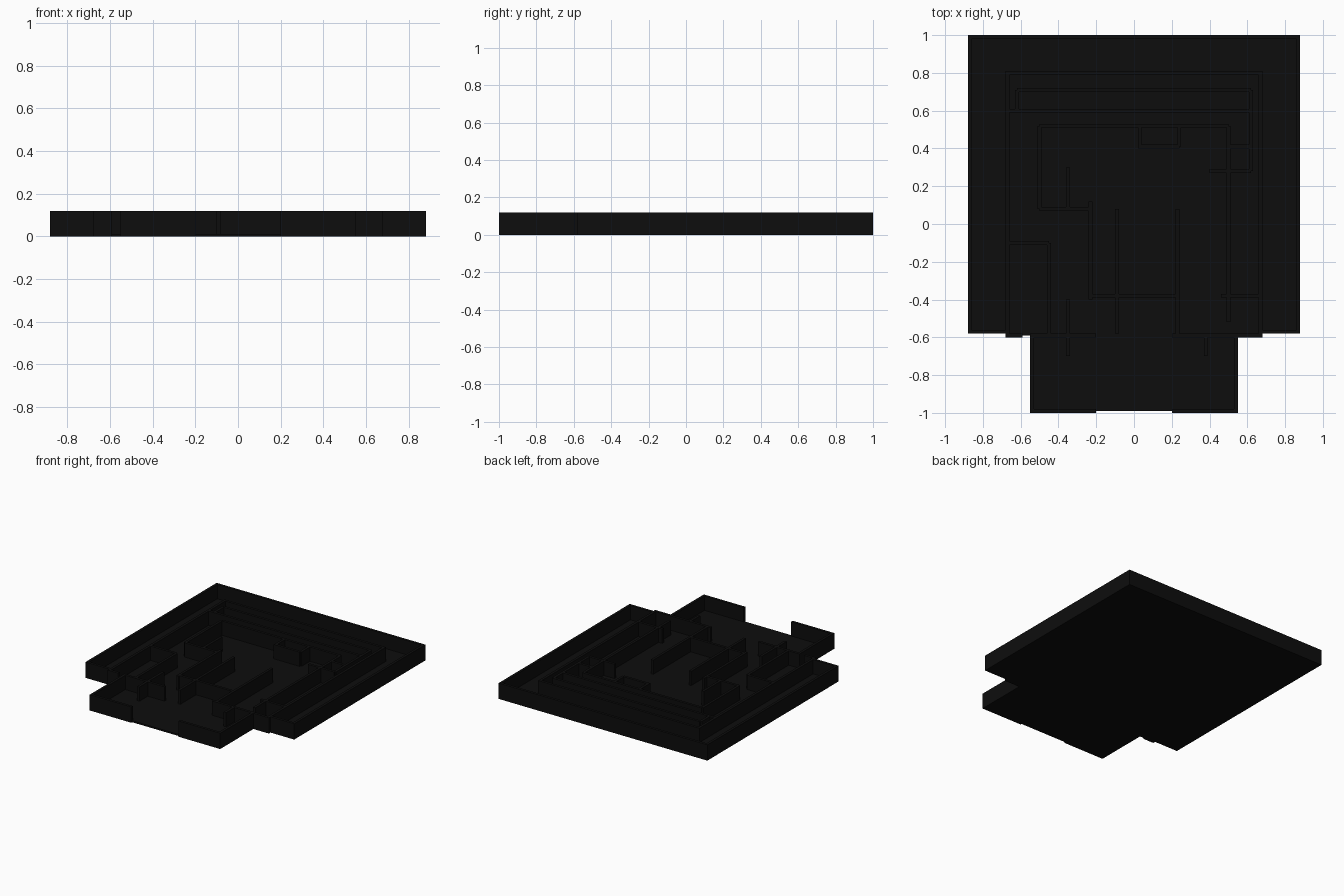
import bpy

if "Cube" in bpy.data.objects:
    bpy.data.objects.remove(bpy.data.objects["Cube"])

H = 0.12      # wall height
T = 0.02      # wall thickness
F = 0.012     # floor thickness


def material(name, v):
    m = bpy.data.materials.new(name)
    m.diffuse_color = (v, v, v, 1)
    m.use_nodes = True
    m.node_tree.nodes["Principled BSDF"].inputs["Base Color"].default_value = m.diffuse_color
    return m


BLACK = material("near black", 0.004)


def build(name, boxes):
    """One object made of axis aligned boxes (x0, x1, y0, y1, z0, z1)."""
    verts, faces = [], []
    for x0, x1, y0, y1, z0, z1 in boxes:
        n = len(verts)
        verts += [(x, y, z) for z in (z0, z1)
                  for x, y in ((x0, y0), (x1, y0), (x1, y1), (x0, y1))]
        faces += [[n + i for i in f] for f in
                  ((3, 2, 1, 0), (4, 5, 6, 7), (0, 1, 5, 4),
                   (1, 2, 6, 5), (2, 3, 7, 6), (3, 0, 4, 7))]
    me = bpy.data.meshes.new(name)
    me.from_pydata(verts, [], faces)
    me.materials.append(BLACK)
    ob = bpy.data.objects.new(name, me)
    bpy.context.collection.objects.link(ob)
    return ob


def along_x(y, x0, x1):
    return (x0, x1, y - T / 2, y + T / 2, 0, H)


def along_y(x, y0, y1):
    return (x - T / 2, x + T / 2, y0, y1, 0, H)


# floor slab with the front porch
build("floor", [(-0.87, 0.87, -0.575, 0.99, 0, F),
                (-0.67, 0.67, -0.59, -0.575, 0, F),
                (-0.54, 0.54, -0.99, -0.59, 0, F)])

# boundary wall around the plot
boundary = [along_x(0.99, -0.88, 0.88)]
for s in (-1, 1):
    boundary += [along_y(s * 0.87, -0.58, 1),
                 along_x(-0.57, *sorted((s * 0.68, s * 0.88)))]
build("boundary_wall", boundary)

# porch walls with the open gateway in front
porch = []
for s in (-1, 1):
    porch += [along_y(s * 0.54, -1, -0.58),
              along_x(-0.99, *sorted((s * 0.2, s * 0.55)))]
build("porch_walls", porch)

# outer walls of the house
build("house_outer_walls", [
    along_x(0.8, -0.68, 0.68),
    along_y(-0.67, -0.6, 0.81), along_y(0.67, -0.6, 0.81),
    along_x(-0.59, -0.68, -0.59), along_x(-0.59, -0.55, -0.2),
    along_x(-0.59, 0.2, 0.68)])

# inner partitions running left to right
build("cross_partitions", [along_x(*w) for w in (
    (0.71, -0.62, 0.62), (0.6, -0.68, 0.62), (0.52, -0.5, 0.5),
    (0.41, 0.02, 0.24), (0.41, 0.5, 0.62), (0.28, 0.4, 0.62),
    (0.08, -0.5, -0.23), (-0.1, -0.68, -0.45),
    (-0.38, -0.23, 0.24), (-0.38, 0.46, 0.68))])

# inner partitions running front to back
build("long_partitions", [along_y(*w) for w in (
    (-0.62, 0.6, 0.71), (0.62, 0.28, 0.71), (-0.5, 0.08, 0.52),
    (-0.35, 0.08, 0.3), (-0.23, -0.4, 0.12), (-0.09, -0.58, 0.08),
    (-0.45, -0.58, -0.1), (0.03, 0.41, 0.52), (0.24, 0.41, 0.52),
    (0.23, -0.58, 0.08), (0.5, 0.28, 0.52), (0.5, -0.52, 0.28),
    (-0.35, -0.7, -0.4), (0.38, -0.7, -0.59))])
